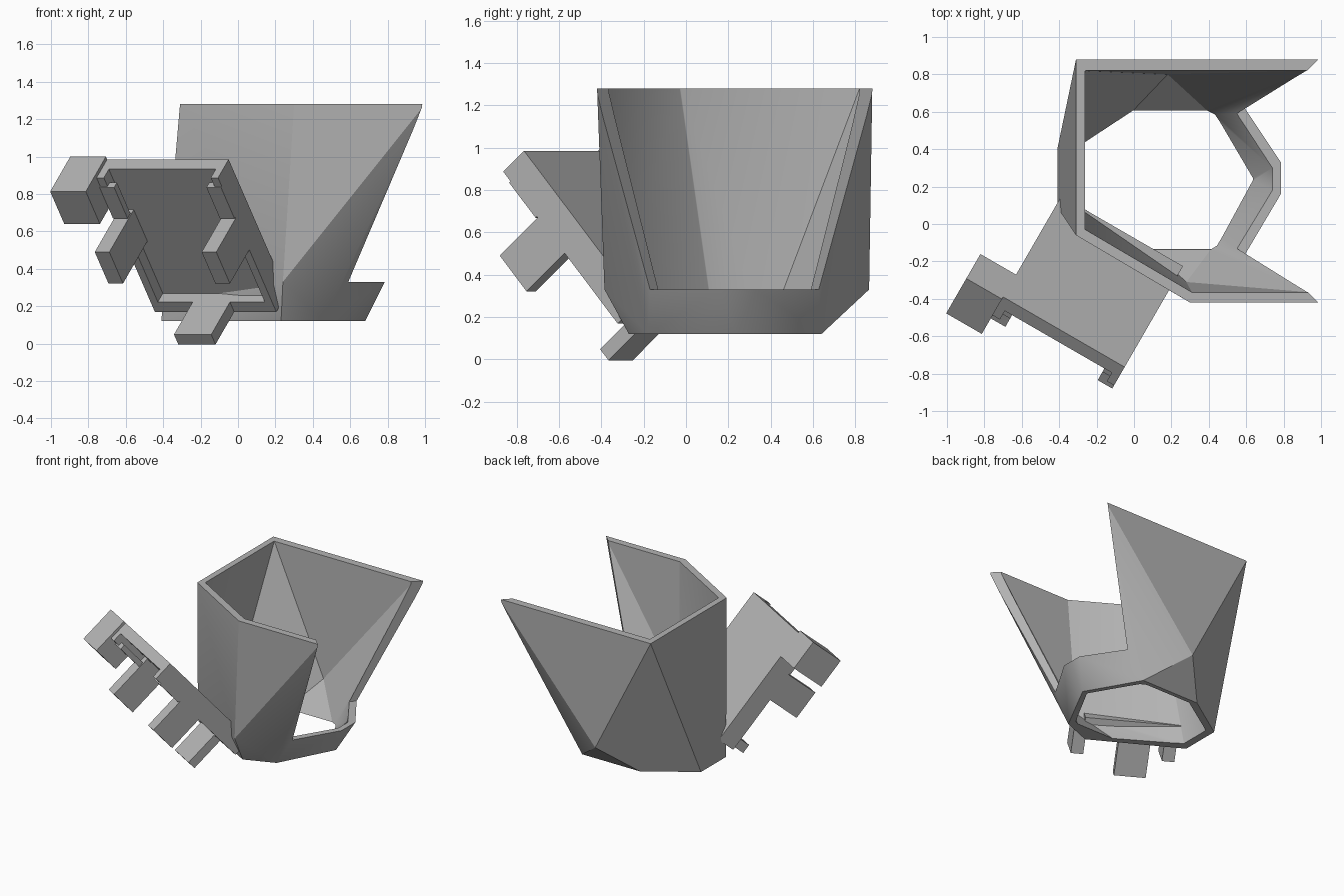
import bpy, bmesh, math
from mathutils import Matrix, Vector

cube = bpy.data.objects.get("Cube")
if cube:
    bpy.data.objects.remove(cube, do_unlink=True)

grey = bpy.data.materials.new("plain_grey")
grey.use_nodes = True
grey.diffuse_color = (0.45, 0.45, 0.45, 1)
grey.node_tree.nodes["Principled BSDF"].inputs["Base Color"].default_value = grey.diffuse_color


def finish(name, bm):
    bmesh.ops.recalc_face_normals(bm, faces=bm.faces)
    mesh = bpy.data.meshes.new(name)
    bm.to_mesh(mesh)
    bm.free()
    mesh.materials.append(grey)
    obj = bpy.data.objects.new(name, mesh)
    bpy.context.collection.objects.link(obj)
    return obj


def level(z, points):
    return [(x, y, z) for x, y in points]


def hull(name, points):
    bm = bmesh.new()
    for p in points:
        bm.verts.new(p)
    res = bmesh.ops.convex_hull(bm, input=bm.verts)
    loose = [v for v in bm.verts if not v.link_faces]
    bmesh.ops.delete(bm, geom=loose, context="VERTS")
    bmesh.ops.dissolve_limit(bm, angle_limit=0.01, verts=bm.verts, edges=bm.edges)
    return finish(name, bm)


def cut(obj, cutter):
    mod = obj.modifiers.new("cut", "BOOLEAN")
    mod.operation = "DIFFERENCE"
    mod.solver = "EXACT"
    mod.object = cutter
    bpy.context.view_layer.objects.active = obj
    bpy.ops.object.modifier_apply(modifier=mod.name)
    bpy.data.objects.remove(cutter, do_unlink=True)


# Funnel: outer skin, inner hollow and side opening
base_z, ring_z, top_z = 0.12, 0.33, 1.28
base_out = [(0.46, -0.18), (0.68, 0.24), (0.45, 0.64), (-0.05, 0.64),
            (-0.41, 0.4), (-0.41, 0.09), (0.23, -0.27)]
base_in = [(0.43, -0.11), (0.62, 0.24), (0.42, 0.58), (-0.03, 0.58),
           (-0.35, 0.37), (-0.35, 0.14), (0.06, -0.11)]
ring_out = [(0.785, 0.16), (0.785, 0.33), (0.18, 0.865), (0.24, -0.385)]
ring_in = [(0.74, 0.18), (0.74, 0.3), (0.18, 0.8), (0.28, -0.31)]
rim_out = [(-0.31, 0.88), (1.0, 0.88), (1.0, -0.42), (0.3, -0.42), (-0.31, -0.06)]
rim_in = [(-0.26, 0.82), (0.94, 0.82), (0.94, -0.365), (0.31, -0.365), (-0.26, -0.03)]

funnel = hull("funnel", level(base_z, base_out) + level(ring_z, ring_out) + level(top_z, rim_out))
cut(funnel, hull("hollow", level(base_z - 0.03, base_in) + level(base_z, base_in)
                 + level(ring_z, ring_in) + level(top_z, rim_in) + level(top_z + 0.03, rim_in)))


def opening(x, half, z):
    # Tapered section that widens outwards at 45 degrees
    mid = 0.23
    return level(z, [(x, mid + half), (x + 0.6, mid + half + 0.6),
                     (x + 0.6, mid - half - 0.6), (x, mid - half)])


cut(funnel, hull("side_opening", opening(0.53, 0.34, ring_z) + opening(0.934, 0.591, top_z)
                 + opening(0.934, 0.591, top_z + 0.05)))

# Tilted mount frame: u across, w up the slope, n out of the face
tilt, turn = math.radians(49), math.radians(30)
u = Vector((math.cos(turn), -math.sin(turn), 0))
v = Vector((-math.sin(turn), -math.cos(turn), 0))
up = Vector((0, 0, 1))
w = v * math.cos(tilt) + up * math.sin(tilt)
n = v * math.sin(tilt) - up * math.cos(tilt)
frame = Matrix((u, w, n)).transposed().to_4x4()
frame.translation = (-0.05, -0.765, 0.985)


def box(name, us, ws, ns):
    bm = bmesh.new()
    bmesh.ops.create_cube(bm, size=1)
    for vert in bm.verts:
        vert.co = frame @ Vector([(a + b) / 2 + c * (b - a)
                                  for (a, b), c in zip((us, ws, ns), vert.co)])
    return finish(name, bm)


width, length = 0.75, 0.95
parts = [box("mount_plate", (-width, 0), (-length, 0), (0, 0.08)),
         box("bottom_rim", (-width, 0), (-length, -0.88), (0.07, 0.15)),
         box("bottom_tab", (-0.49, -0.26), (-length, -0.88), (0.07, 0.415))]

# Side rims, hooked lips and long clips on both edges
for side in ("left", "right"):
    def span(a, b):
        return (-b, -a) if side == "left" else (a - width, b - width)
    parts += [box(side + "_rim", span(0, 0.045), (-length, 0), (0.07, 0.15)),
              box(side + "_lip", span(0, 0.09), (-0.28, -0.06), (0.12, 0.16)),
              box(side + "_clip", span(0, 0.09), (-0.51, -0.287), (0.07, 0.425))]

# Corner block with a round through hole
block = box("corner_block", (-width - 0.22, -width), (-0.21, 0.02), (0, 0.285))
bm = bmesh.new()
bmesh.ops.create_cone(bm, cap_ends=True, segments=24, radius1=0.045, radius2=0.045, depth=1)
bm.transform(frame @ Matrix.Translation((-width - 0.11, -0.1, 0.14)))
cut(block, finish("hole", bm))
parts.append(block)

# Soft shading inside panels, crisp edges between them
for obj in [funnel] + parts:
    bpy.ops.object.select_all(action="DESELECT")
    obj.select_set(True)
    bpy.context.view_layer.objects.active = obj
    bpy.ops.object.shade_smooth_by_angle(angle=math.radians(30))
